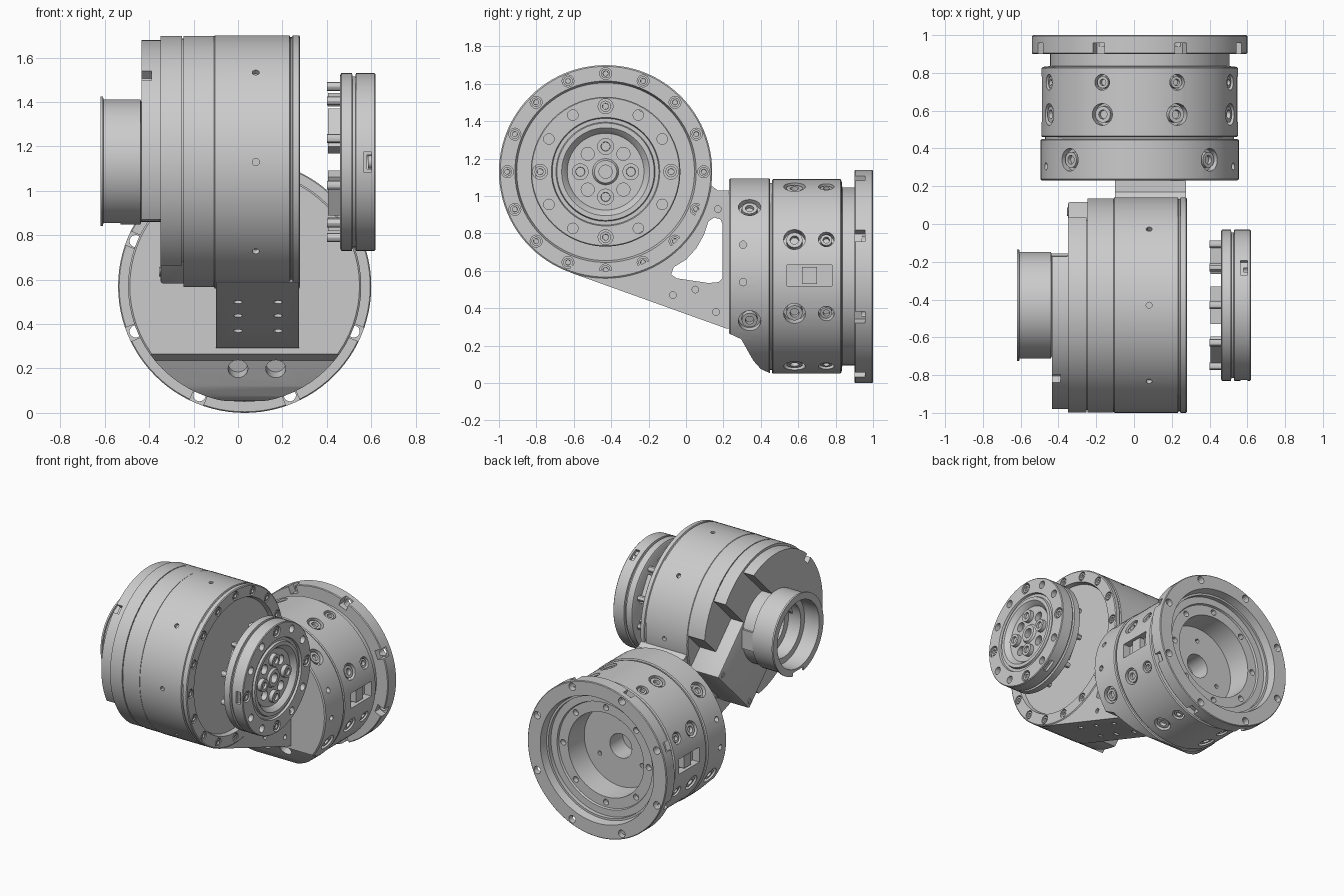
import bpy, bmesh
from math import sin, cos, pi, radians
from mathutils import Vector, Matrix

if "Cube" in bpy.data.objects:
    bpy.data.objects.remove(bpy.data.objects["Cube"])

MAIN = Vector((0, -0.43, 1.13))   # housing axis runs along x
BASE = Vector((0.03, 0, 0.57))    # base axis runs along y


def finish(name, bm, angle=30):
    bmesh.ops.remove_doubles(bm, verts=bm.verts, dist=1e-5)
    bmesh.ops.recalc_face_normals(bm, faces=bm.faces)
    me = bpy.data.meshes.new(name)
    bm.to_mesh(me)
    bm.free()
    ob = bpy.data.objects.new(name, me)
    bpy.context.collection.objects.link(ob)
    smooth(ob, angle)
    return ob


def smooth(ob, angle=30):
    bpy.ops.object.select_all(action='DESELECT')
    ob.select_set(True)
    bpy.context.view_layer.objects.active = ob
    bpy.ops.object.shade_smooth_by_angle(angle=radians(angle))


def cut(ob, bm):
    cutter = finish("cutter", bm)
    cutter.hide_render = True
    mod = ob.modifiers.new("cut", 'BOOLEAN')
    mod.operation, mod.solver, mod.object = 'DIFFERENCE', 'EXACT', cutter
    bpy.ops.object.select_all(action='DESELECT')
    bpy.context.view_layer.objects.active = ob
    ob.select_set(True)
    bpy.ops.object.modifier_apply(modifier=mod.name)
    bpy.data.objects.remove(cutter)
    smooth(ob)


def ring_pt(axis, a, r, t):
    """Point at axial position a, radius r, angle t around the main or base axis."""
    if axis == 'X':
        return MAIN + Vector((a, r * cos(t), r * sin(t)))
    return BASE + Vector((r * cos(t), a, r * sin(t)))


def lathe(name, axis, prof, seg=72):
    """Revolve (axial, radius) points; ends on the axis become flat caps."""
    bm = bmesh.new()
    closed = prof[0][1] > 0
    pts = prof if closed else prof[1:-1]
    rings = [[bm.verts.new(ring_pt(axis, a, r, 2 * pi * i / seg)) for i in range(seg)] for a, r in pts]
    for k in range(len(pts) if closed else len(pts) - 1):
        A, B = rings[k], rings[(k + 1) % len(pts)]
        for i in range(seg):
            j = (i + 1) % seg
            bm.faces.new((A[i], A[j], B[j], B[i]))
    if not closed:
        bm.faces.new(rings[0])
        bm.faces.new(rings[-1])
    return finish(name, bm)


def cyl(bm, p, d, r, depth, seg=20):
    m = Matrix.Translation(p) @ Vector(d).to_track_quat('Z', 'Y').to_matrix().to_4x4()
    return bmesh.ops.create_cone(bm, cap_ends=True, segments=seg, radius1=r, radius2=r, depth=depth, matrix=m)['verts']


def bolt(bm, p, d, r, depth):
    """Socket-head screw: a cylinder with a sunken top."""
    d = Vector(d).normalized()
    faces = {f for v in cyl(bm, p, d, r, depth, 16) for f in v.link_faces}
    top = max(faces, key=lambda f: (f.calc_center_median() - Vector(p)).dot(d))
    bmesh.ops.inset_region(bm, faces=[top], thickness=r * 0.45)
    bmesh.ops.inset_region(bm, faces=[top], thickness=r * 0.03, depth=-depth * 0.4)


def box(bm, lo, hi, rot=None):
    lo, hi = Vector(lo), Vector(hi)
    m = Matrix.Translation((lo + hi) / 2) @ Matrix.Diagonal((*(hi - lo), 1))
    bmesh.ops.create_cube(bm, size=1, matrix=(rot or Matrix()) @ m)


def turn(t):
    return Matrix.Translation(MAIN) @ Matrix.Rotation(t, 4, 'X')


def prism_bm(pts, x0, x1):
    """Outline in (y, z) extruded from x0 to x1."""
    bm = bmesh.new()
    f = bm.faces.new([bm.verts.new((x0, y, z)) for y, z in pts])
    e = bmesh.ops.extrude_face_region(bm, geom=[f])
    bmesh.ops.translate(bm, vec=(x1 - x0, 0, 0), verts=[v for v in e['geom'] if isinstance(v, bmesh.types.BMVert)])
    return bm


def arc(r, a0, a1, n=40):
    out = [ring_pt('X', 0, r, radians(a0 + (a1 - a0) * i / n)) for i in range(n + 1)]
    return [(p.y, p.z) for p in out]


def around(n, start=0):
    return [radians(start) + 2 * pi * i / n for i in range(n)]


# Main housing drum with sunken right face
drum = lathe("housing_drum", 'X', [(-.11, 0), (-.11, .562), (-.104, .57), (.232, .57), (.236, .562), (.243, .562),
             (.247, .57), (.275, .57), (.28, .563), (.28, .485), (.25, .475), (.25, 0)], 96)
pits, bm = bmesh.new(), bmesh.new()
for t in around(8):
    cyl(pits, ring_pt('X', .08, .57, t), ring_pt('X', 0, 1, t) - MAIN, .016, .05, 12)
for t in around(16):
    cyl(pits, ring_pt('X', .28, .525, t), (1, 0, 0), .032, .04, 16)
    bolt(bm, ring_pt('X', .264, .525, t), (1, 0, 0), .025, .028)
cut(drum, pits)
finish("housing_rim_bolts", bm)

# Left side layers, each cut along a diagonal chord
finish("housing_back_layer", prism_bm(arc(.568, 7, 263, 70), -.246, -.108))
finish("housing_end_layer", prism_bm(arc(.568, 35, 235, 60), -.35, -.252))
finish("housing_end_joint", prism_bm(arc(.555, 36, 234, 60), -.27, -.23))
plate = finish("end_cap_plate", prism_bm(arc(.55, 62, 208, 50), -.435, -.345))
bm = bmesh.new()
box(bm, (-.46, .50, -.03), (-.39, .6, .03), turn(radians(135)))
cut(plate, bm)

# Electronics box on the lower back of the left side
rot = turn(radians(-45))
bm = bmesh.new()
box(bm, (-.35, 0.05, -.26), (-.11, .52, .26), rot)
bmesh.ops.bevel(bm, geom=bm.edges[:], offset=.012, segments=2, profile=.5, affect='EDGES')
finish("electronics_box", bm)
bm = bmesh.new()
for s in (-.22, .22):
    for y in (.12, .48):
        bolt(bm, rot @ Vector((-.345, y, s)), (-1, 0, 0), .022, .02)
finish("electronics_box_bolts", bm)

# Hollow port on the left with lip and inner stop
port = lathe("left_port", 'X', [(-.62, .245), (-.62, .295), (-.608, .295), (-.606, .282), (-.44, .282), (-.435, .27),
             (-.34, .27), (-.34, .15), (-.40, .15), (-.40, .20), (-.50, .20), (-.50, .245)], 64)
bm = bmesh.new()
box(bm, (-.66, -.49, .80), (-.53, -.37, .868))
cut(port, bm)
bm = bmesh.new()
box(bm, (-.44, -.20, 1.06), (-.34, -.155, 1.2))
finish("port_tab", bm)

# Output flange on the right, floating off the drum
flange = lathe("output_flange", 'X', [(.46, .20), (.46, .39), (.465, .40), (.513, .40), (.516, .385), (.528, .385),
               (.531, .40), (.615, .40), (.62, .395), (.62, .29), (.605, .285), (.605, .265), (.62, .26),
               (.62, .235), (.60, .215), (.585, .205), (.585, .07), (.60, .06), (.60, .035), (.56, .035),
               (.50, .05), (.50, .2)], 72)
bm = bmesh.new()
for i, t in enumerate(around(12)):
    cyl(bm, ring_pt('X', .62, .35, t), (1, 0, 0), .04 if i % 3 == 0 else .028, .08)
for t in around(4, 45):
    cyl(bm, ring_pt('X', .585, .135, t), (1, 0, 0), .035, .08)
cut(flange, bm)
bm = bmesh.new()
for t in around(3, 60):
    box(bm, (.565, .375, -.045), (.60, .45, .045), turn(t))
cut(flange, bm)
bm = bmesh.new()
for t in around(4):
    bolt(bm, ring_pt('X', .595, .135, t), (1, 0, 0), .045, .04)
    bolt(bm, ring_pt('X', .60, .35, t), (1, 0, 0), .03, .03)
finish("output_flange_bolts", bm)

# Stand-off studs and blocks behind the flange
bm = bmesh.new()
for t in around(10, 18):
    cyl(bm, ring_pt('X', .44, .34, t), (1, 0, 0), .02, .08, 12)
for t in around(6, 30):
    box(bm, (.405, .25, -.10), (.47, .31, .10), turn(t))
finish("flange_standoffs", bm)

# Arm joining the drum to the base, with a triangular opening
arm = finish("elbow_arm", prism_bm([(-.616, .59), (.215, .292), (.25, .29), (.25, 1.03), (.17, 1.03), (.13, 1.06)]
             + arc(.53, -5, -111, 30), -.10, .275))
cut(arm, prism_bm([(-.08, .58), (-.065, .62), (.0, .66), (.055, .72), (.095, .79), (.12, .865), (.15, .885),
                   (.185, .875), (.195, .85), (.195, .56), (.175, .54), (.12, .535), (-.05, .56)], -.3, .5))
bm = bmesh.new()
for x in (0, .18):
    for y, z in ((-.36, .5), (-.19, .44), (.0, .37)):
        cyl(bm, (x, y, z), (0, .335, .94), .02, .06, 12)
for y, z in ((.16, .38), (-.07, .47), (.05, .5), (.17, .93)):
    cyl(bm, (.28, y, z), (1, 0, 0), .018, .05, 12)
    cyl(bm, (-.10, y, z), (1, 0, 0), .018, .05, 12)
cut(arm, bm)

# Base front section with a sloped underside
front = lathe("base_front", 'Y', [(.23, 0), (.23, .517), (.237, .525), (.444, .525), (.45, .517), (.45, 0)], 72)
cut(front, prism_bm([(.15, .27), (.23, .265), (.295, .235), (.36, .12), (.4, .075), (.455, .05), (.47, -.1),
                     (.15, -.1)], -.8, .8))
bm = bmesh.new()
BOSSES = [radians(t) for t in (45, 135, -27, 207)]
for t in BOSSES:
    cyl(bm, ring_pt('Y', .34, .53, t), ring_pt('Y', 0, 1, t) - BASE, .06, .09, 24)
for x in (.0, .17):
    cyl(bm, (x, .32, .2), (0, 1, .35), .045, .16)
for s in (-1, 1):
    for z in (.54, .74):
        cyl(bm, (BASE.x + s * .52, .305, z), (1, 0, 0), .02, .1, 12)
cut(front, bm)
bm = bmesh.new()
for t in BOSSES:
    bolt(bm, ring_pt('Y', .34, .49, t), ring_pt('Y', 0, 1, t) - BASE, .042, .05)
finish("base_front_bolts", bm)
lathe("base_neck", 'Y', [(.44, 0), (.44, .50), (.47, .50), (.47, 0)])

# Base body with stepped opening at the back
SCREWS = ((.58, .058), (.75, .042))
body = lathe("base_body", 'Y', [(.46, 0), (.46, .514), (.466, .52), (.825, .52), (.832, .512), (.836, .475), (.91, .475),
             (.91, .39), (.895, .385), (.895, .31), (.72, .30), (.72, 0)], 96)
bm = bmesh.new()
for t in around(8, 22.5):
    for y, r in SCREWS:
        cyl(bm, ring_pt('Y', y, .52, t), ring_pt('Y', 0, 1, t) - BASE, r, .10)
for s in (-1, 1):
    x = BASE.x + s * .52
    box(bm, (x - .06, .54, .52), (x + .06, .78, .63))
cyl(bm, ring_pt('Y', .72, 0, 0), (0, 1, 0), .09, .3, 24)
for t in around(3, 90):
    cyl(bm, ring_pt('Y', .72, .2, t), (0, 1, 0), .016, .06, 12)
for t in around(8):
    cyl(bm, ring_pt('Y', .895, .35, t), (0, 1, 0), .022, .08, 12)
cut(body, bm)

# Mounting ring at the very back, with edge notches and holes running into them
ring = lathe("mounting_ring", 'Y', [(.90, .44), (.90, .565), (.905, .57), (.995, .57), (1, .565), (1, .465), (.94, .455),
             (.94, .44)], 96)
notches, holes = bmesh.new(), bmesh.new()
for t in around(8, 22.5):
    box(notches, (.513, .87, -.033), (.63, .957, .033), Matrix.Translation(BASE) @ Matrix.Rotation(-t, 4, 'Y'))
    cyl(holes, ring_pt('Y', .985, .531, t), (0, 1, 0), .0275, .09, 18)
cut(ring, notches)
cut(ring, holes)

# Screws sunk in the body pockets and the bridge in each side slot
bm = bmesh.new()
for t in around(8, 22.5):
    for y, r in SCREWS:
        bolt(bm, ring_pt('Y', y, .48, t), ring_pt('Y', 0, 1, t) - BASE, r * .75, .06)
for s in (-1, 1):
    x = BASE.x + s * .48
    box(bm, (x - .025, .62, .53), (x + .025, .70, .62))
finish("base_body_bolts", bm)
